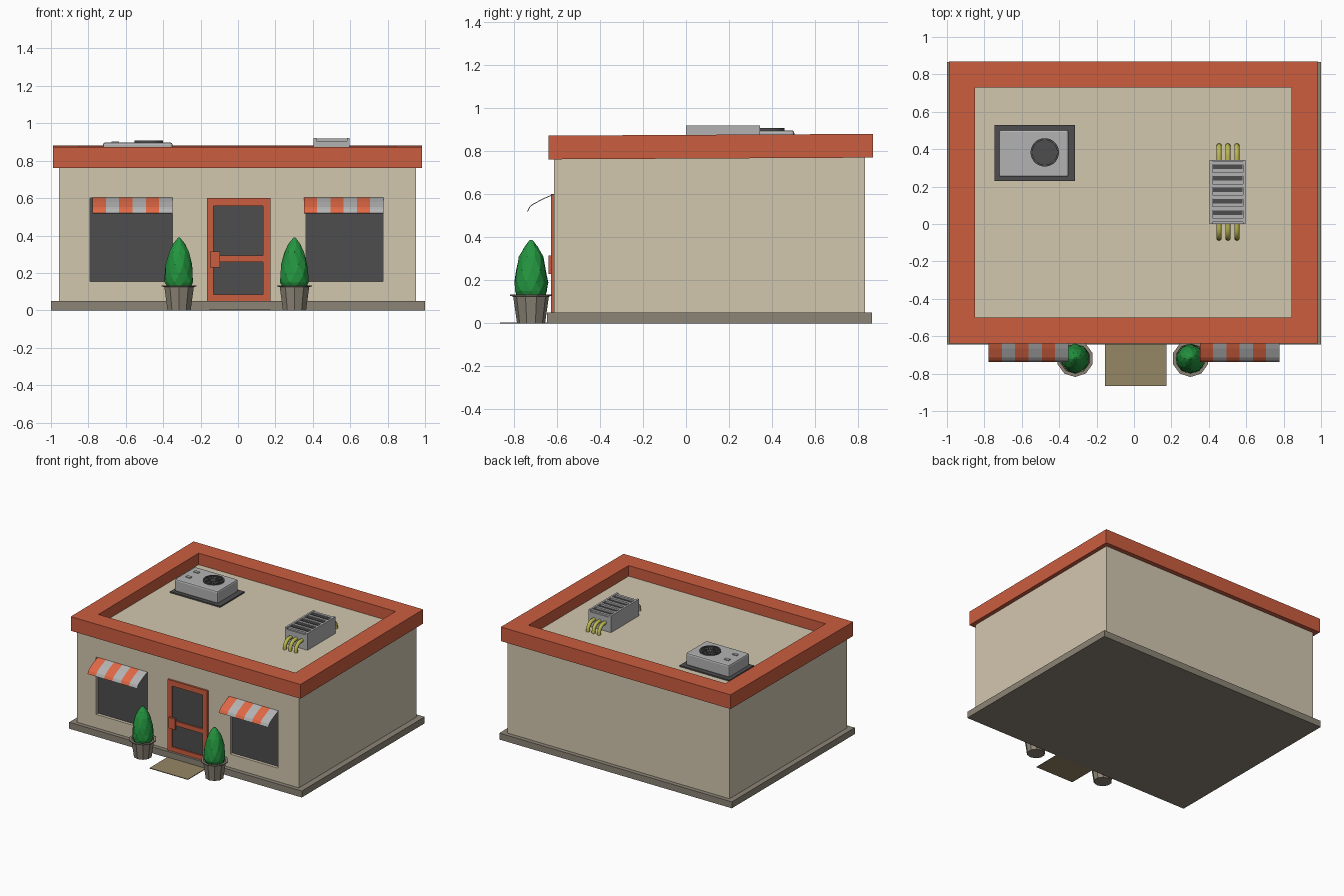
import bpy, bmesh, math, random
from mathutils import Vector

if "Cube" in bpy.data.objects:
    bpy.data.objects.remove(bpy.data.objects["Cube"])

random.seed(3)


def material(name, r, g, b):
    m = bpy.data.materials.new(name)
    m.diffuse_color = (r, g, b, 1)
    m.use_nodes = True
    m.node_tree.nodes["Principled BSDF"].inputs["Base Color"].default_value = m.diffuse_color
    return m


CREAM = material("cream", .65, .57, .43)
RED = material("brick_red", .60, .11, .05)
ORANGE = material("orange", .75, .14, .06)
STONE = material("stone", .26, .23, .18)
DARK = material("dark", .075, .075, .075)
LIGHT = material("light_grey", .45, .45, .45)
GREEN = material("green", .017, .30, .05)
TAN = material("mat_tan", .30, .24, .13)
YELLOW = material("yellow", .50, .48, .08)


def add_mesh(name, verts, faces, *mats):
    me = bpy.data.meshes.new(name)
    me.from_pydata(verts, [], faces)
    bm = bmesh.new()
    bm.from_mesh(me)
    bmesh.ops.recalc_face_normals(bm, faces=bm.faces)
    bm.to_mesh(me)
    bm.free()
    for m in mats:
        me.materials.append(m)
    ob = bpy.data.objects.new(name, me)
    bpy.context.collection.objects.link(ob)
    return ob


def box(name, x, y, z, mat, bevel=0):
    v = [(a, b, c) for a in x for b in y for c in z]
    f = [(0, 1, 3, 2), (4, 5, 7, 6), (0, 1, 5, 4), (2, 3, 7, 6), (0, 2, 6, 4), (1, 3, 7, 5)]
    ob = add_mesh(name, v, f, mat)
    if bevel:
        b = ob.modifiers.new("bevel", 'BEVEL')
        b.width = bevel
        b.segments = 2
    return ob


def lathe(name, center, profile, n, mat, twist=0, jitter=0):
    cx, cy, cz = center
    v, f = [], []
    for i, (r, z) in enumerate(profile):
        for k in range(n):
            a = math.tau * (k + .5 + twist * i) / n
            q = r * (1 + random.uniform(-jitter, jitter))
            v.append((cx + q * math.cos(a), cy + q * math.sin(a), cz + z))
    for i in range(len(profile) - 1):
        for k in range(n):
            a, b = i * n + k, i * n + (k + 1) % n
            f += [(a, b, a + n), (b, b + n, a + n)] if twist else [(a, b, b + n, a + n)]
    last = (len(profile) - 1) * n
    f += [tuple(range(n)), tuple(range(last, last + n))]
    return add_mesh(name, v, f, mat)


def tube(name, pts, r, mat):
    cu = bpy.data.curves.new(name, 'CURVE')
    cu.dimensions = '3D'
    cu.bevel_depth = r
    cu.bevel_resolution = 2
    cu.use_fill_caps = True
    s = cu.splines.new('POLY')
    s.points.add(len(pts) - 1)
    for p, c in zip(s.points, pts):
        p.co = (*c, 1)
    cu.materials.append(mat)
    ob = bpy.data.objects.new(name, cu)
    bpy.context.collection.objects.link(ob)


# foundation and walls
box("foundation", (-1, 1), (-.645, .865), (0, .05), STONE)
walls = box("walls", (-.957, .953), (-.613, .832), (.05, .79), CREAM)

# parapet ring around the flat roof, rising slightly to the back
outer = [(-.99, -.64), (.985, -.64), (.985, .868), (-.99, .868)]
inner = [(-.85, -.50), (.843, -.50), (.843, .73), (-.85, .73)]
slope = lambda y: .008 * (y + .64) / 1.5
verts = [(x, y, z + slope(y)) for ring in (outer, inner) for z in (.762, .872) for x, y in ring]
faces = []
for k in range(4):
    j = (k + 1) % 4
    for a, b in ((0, 4), (4, 12), (12, 8), (8, 0)):
        faces.append((a + k, a + j, b + j, b + k))
add_mesh("roof_parapet", verts, faces, RED)

# windows set into the wall, each with a striped awning
for side, x0, x1, a0, a1 in (("left", -.79, -.35, -.778, -.35), ("right", .363, .775, .353, .777)):
    cut = box(side + "_window_cutter", (x0, x1), (-.7, -.585), (.155, .60), CREAM)
    cut.hide_render = True
    cut.hide_viewport = True
    cut.display_type = 'WIRE'
    m = walls.modifiers.new(side + "_window", 'BOOLEAN')
    m.operation = 'DIFFERENCE'
    m.solver = 'EXACT'
    m.object = cut
    box(side + "_window_glass", (x0, x1), (-.59, -.575), (.155, .60), DARK)
    profile = [(-.613, .602), (-.665, .580), (-.715, .553), (-.727, .542), (-.738, .52)]
    n = len(profile)
    verts = [(a0 + (a1 - a0) * i / 6, y, z) for i in range(7) for y, z in profile]
    faces = [(i * n + k, i * n + k + 1, i * n + n + k + 1, i * n + n + k)
             for i in range(6) for k in range(n - 1)]
    awning = add_mesh(side + "_awning", verts, faces, ORANGE, LIGHT)
    for p in awning.data.polygons:
        p.material_index = (p.index // (n - 1)) % 2
    s = awning.modifiers.new("thickness", 'SOLIDIFY')
    s.thickness = .004

# door: frame bars, glass and handle plate
DY = (-.628, -.61)
for name, x, z in (("left_stile", (-.165, -.13), (.05, .60)), ("right_stile", (.135, .175), (.05, .60)),
                   ("top_rail", (-.13, .135), (.558, .60)), ("middle_rail", (-.13, .135), (.258, .293)),
                   ("bottom_rail", (-.13, .135), (.05, .085))):
    box("door_" + name, x, DY, z, RED)
box("door_glass", (-.13, .135), (-.618, -.61), (.085, .558), DARK)
box("door_handle", (-.15, -.095), (-.64, -.625), (.23, .315), RED)

# doormat
box("doormat", (-.155, .175), (-.865, -.645), (0, .005), TAN)

# potted shrubs either side of the door
for side, x in (("left", -.315), ("right", .302)):
    c = (x, -.72, 0)
    lathe(side + "_pot", c, [(.065, 0), (.083, .125), (.098, .127), (.098, .134), (.08, .134), (.078, .12)],
          10, STONE)
    lathe(side + "_shrub", c, [(.062, .118), (.075, .15), (.077, .19), (.070, .245), (.055, .31),
                               (.032, .355), (.006, .388)], 10, GREEN, twist=.5, jitter=.05)

# rooftop air conditioner with round fan
box("cooler_plate", (-.745, -.315), (.23, .53), (.785, .80), DARK)
box("cooler_body", (-.722, -.35), (.25, .503), (.80, .897), LIGHT, .012)
lathe("cooler_fan_rim", (-.477, .383, 0), [(.076, .89), (.076, .907), (.066, .907), (.066, .898)], 24, DARK)
for i in range(4):
    a = math.pi * i / 4
    blade = box("fan_blade", (-.068, .068), (-.006, .006), (0, .005), DARK)
    blade.location = (-.477, .383, .899)
    blade.rotation_euler.z = a
for i, y in enumerate((.43, .33)):
    box("cooler_cap_%d" % i, (-.675, -.635), (y - .012, y + .012), (.89, .903), LIGHT)

# rooftop vent box with slats and bent pipes at both ends
box("vent_body", (.405, .597), (0, .343), (.785, .905), LIGHT)
for x in (.405, .582):
    box("vent_side_rail", (x, x + .015), (0, .343), (.905, .92), LIGHT)
for i in range(5):
    y = .05 + i * .061
    box("vent_slot_%d" % i, (.422, .58), (y - .001, y + .036), (.90, .912), DARK)
for i in range(6):
    y = .012 + i * .061
    box("vent_slat_%d" % i, (.42, .582), (y, y + .02), (.90, .918), LIGHT)
for x in (.455, .502, .55):
    for end, y0, d in (("front", 0, -1), ("back", .343, 1)):
        pts = [(x, y0 - d * .02, .855), (x, y0 + d * .02, .855)]
        pts += [(x, y0 + d * (.02 + .055 * math.sin(t)), .80 + .055 * math.cos(t))
                for t in (math.pi * k / 10 for k in range(1, 6))]
        tube("vent_pipe_" + end, pts + [(x, y0 + d * .075, .785)], .014, YELLOW)
